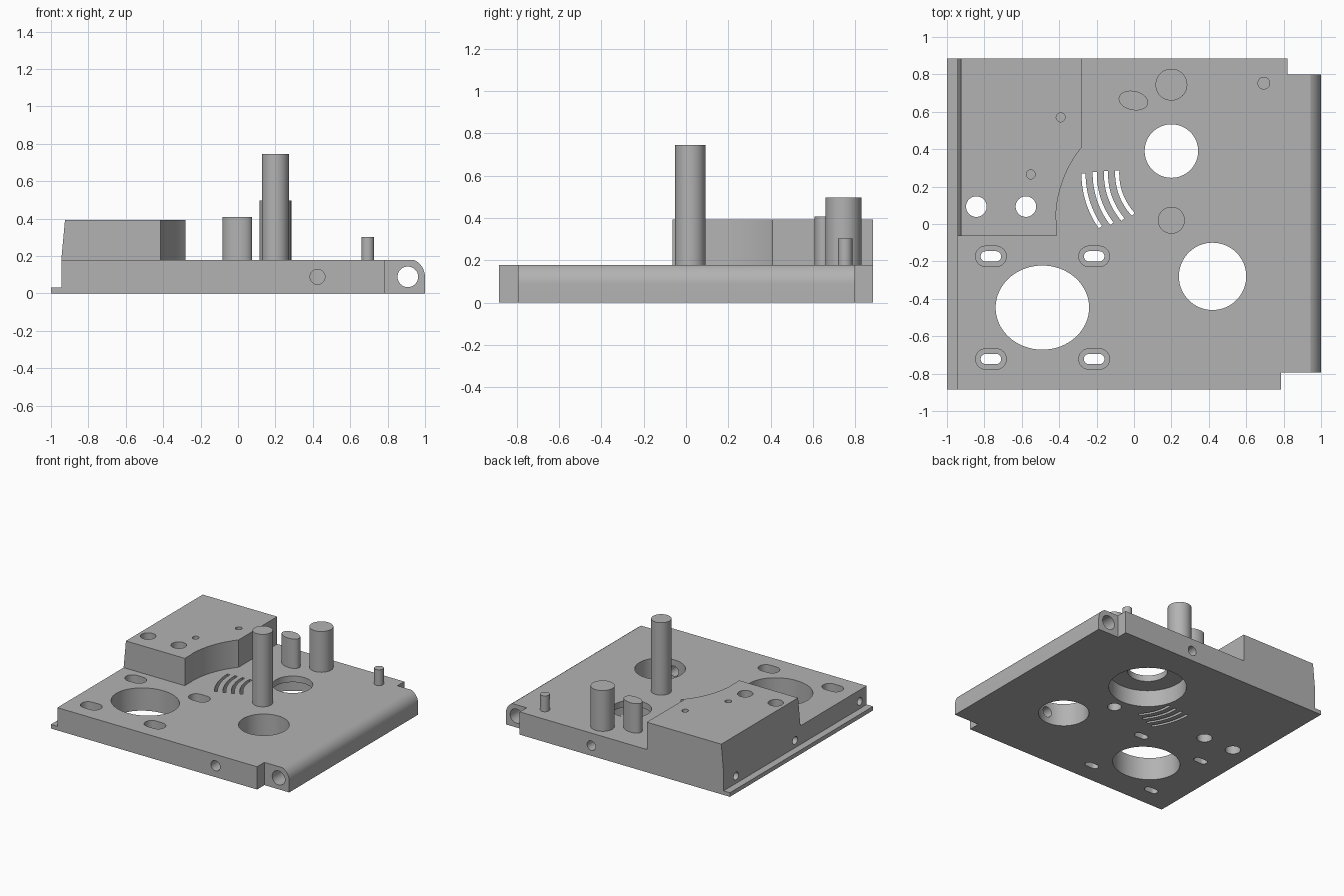
import bpy, bmesh, math
from math import cos, sin, radians

cube = bpy.data.objects.get("Cube")
if cube:
    bpy.data.objects.remove(cube, do_unlink=True)

GREY = 0.45
metal = bpy.data.materials.new("plain_grey")
metal.use_nodes = True
metal.diffuse_color = (GREY, GREY, GREY, 1)
bsdf = next(n for n in metal.node_tree.nodes if n.type == 'BSDF_PRINCIPLED')
bsdf.inputs["Base Color"].default_value = (GREY, GREY, GREY, 1)

TOP = 0.178
BACK, FRONT = 0.885, -0.885
MAP = {'Z': lambda u, v, w: (u, v, w),
       'Y': lambda u, v, w: (u, w, v),
       'X': lambda u, v, w: (w, u, v)}


def arc(cx, cy, rx, ry, a0, a1, n):
    steps = [radians(a0 + (a1 - a0) * i / n) for i in range(n + 1)]
    return [(cx + rx * cos(t), cy + ry * sin(t)) for t in steps]


def ellipse(cx, cy, rx, ry=None, turn=0, n=48):
    pts = arc(0, 0, rx, ry or rx, 0, 360, n)[:-1]
    c, s = cos(radians(turn)), sin(radians(turn))
    return [(cx + x * c - y * s, cy + x * s + y * c) for x, y in pts]


def rect(x0, y0, x1, y1):
    return [(x0, y0), (x1, y0), (x1, y1), (x0, y1)]


def stadium(cx, cy, length, width):
    r, h = width / 2, (length - width) / 2
    return arc(cx + h, cy, r, r, -90, 90, 12) + arc(cx - h, cy, r, r, 90, 270, 12)


def prism(name, pts, lo, hi, axis='Z'):
    """Extrude a closed outline between two levels of an axis."""
    bm = bmesh.new()
    rings = [[bm.verts.new(MAP[axis](u, v, w)) for u, v in pts] for w in (lo, hi)]
    n = len(pts)
    for ring in rings:
        bm.faces.new(ring)
    for i in range(n):
        j = (i + 1) % n
        bm.faces.new((rings[0][i], rings[0][j], rings[1][j], rings[1][i]))
    bmesh.ops.recalc_face_normals(bm, faces=bm.faces)
    mesh = bpy.data.meshes.new(name)
    bm.to_mesh(mesh)
    bm.free()
    mesh.materials.append(metal)
    ob = bpy.data.objects.new(name, mesh)
    bpy.context.collection.objects.link(ob)
    return ob


def activate(ob):
    bpy.ops.object.select_all(action='DESELECT')
    ob.select_set(True)
    bpy.context.view_layer.objects.active = ob


def cut(target, pts, lo, hi, axis='Z'):
    cutter = prism("cutter", pts, lo, hi, axis)
    cutter.hide_render = True
    activate(target)
    mod = target.modifiers.new("cut", 'BOOLEAN')
    mod.operation = 'DIFFERENCE'
    mod.solver = 'EXACT'
    mod.object = cutter
    bpy.ops.object.modifier_apply(modifier=mod.name)
    bpy.data.objects.remove(cutter, do_unlink=True)


# Base plate with a rounded right edge and a thin flange on the other side
section = [(-1, 0), (1, 0)] + arc(0.9, 0.088, 0.1, 0.1, 0, 64, 10)
section += [(0.94, TOP), (-0.945, TOP), (-0.945, 0.032), (-1, 0.032)]
plate = prism("base_plate", section, FRONT, BACK, 'Y')

# Corner notches
cut(plate, rect(0.785, -1, 1.1, -0.795), -0.1, 0.3)
cut(plate, rect(0.82, 0.8, 1.1, 1), -0.1, 0.3)

# Large openings, one with a wider bore from below
cut(plate, ellipse(-0.49, -0.447, 0.25, 0.225, n=64), -0.1, 0.3)
cut(plate, ellipse(0.42, -0.28, 0.18, n=64), -0.1, 0.3)
cut(plate, ellipse(0.2, 0.39, 0.143, n=64), -0.1, 0.3)
cut(plate, ellipse(0.2, 0.39, 0.277, n=64), -0.1, 0.13)
cut(plate, ellipse(0.2, 0.02, 0.05, n=32), -0.1, 0.1)

# Recessed mounting slots
for x in (-0.765, -0.213):
    for y in (-0.173, -0.722):
        cut(plate, stadium(x, y, 0.165, 0.11), 0.07, 0.3)
        cut(plate, stadium(x, y, 0.11, 0.055), -0.1, 0.3)

# Curved vents
for i in range(4):
    r, end = 0.5 - 0.06 * i, 215 + 2.7 * i
    start = 180 - i
    outline = (arc(0.23, 0.27, r + 0.011, r + 0.011, start, end, 14)
               + arc(0.23, 0.27, r - 0.011, r - 0.011, end, start, 14))
    cut(plate, outline, -0.1, 0.3)

# Sideways bores
cut(plate, ellipse(0.908, 0.089, 0.055), -1, 1, 'Y')
cut(plate, ellipse(0.425, 0.089, 0.04, n=32), -1, -0.3, 'Y')
cut(plate, ellipse(0.2, 0.08, 0.037, n=32), 0.5, 1, 'Y')
for y in (0.73, 0.0, -0.8):
    cut(plate, ellipse(y, 0.089, 0.03, n=32), -1.1, -0.8, 'X')

# Raised block with a scooped side and a leaning outer wall
outline = [(-0.945, BACK), (-0.945, -0.065), (-0.415, -0.065), (-0.415, 0.02)]
outline += arc(0.2, 0.02, 0.618, 0.618, 179, 141, 20) + [(-0.28, BACK)]
block = prism("raised_block", outline, TOP, 0.392)
for v in block.data.vertices:
    if v.co.x < -0.9 and v.co.z > 0.3:
        v.co.x = -0.925

# Through holes in block and plate, then shallow holes in the block
for x in (-0.843, -0.578):
    for part in (plate, block):
        cut(part, ellipse(x, 0.093, 0.055), -0.1, 0.5)
for x, y in ((-0.392, 0.57), (-0.552, 0.265)):
    cut(block, ellipse(x, y, 0.024, n=24), 0.28, 0.5)

# Upright posts
posts = [
    prism("tall_post", ellipse(0.2, 0.02, 0.072), TOP - 0.005, 0.745),
    prism("wide_post", ellipse(0.2, 0.745, 0.085), TOP - 0.005, 0.497),
    prism("oval_post", ellipse(-0.003, 0.66, 0.08, 0.051, -12), TOP - 0.005, 0.408),
    prism("small_post", ellipse(0.694, 0.753, 0.034), TOP - 0.005, 0.302),
]

for ob in [plate, block] + posts:
    activate(ob)
    bpy.ops.object.shade_smooth_by_angle(angle=radians(22))
